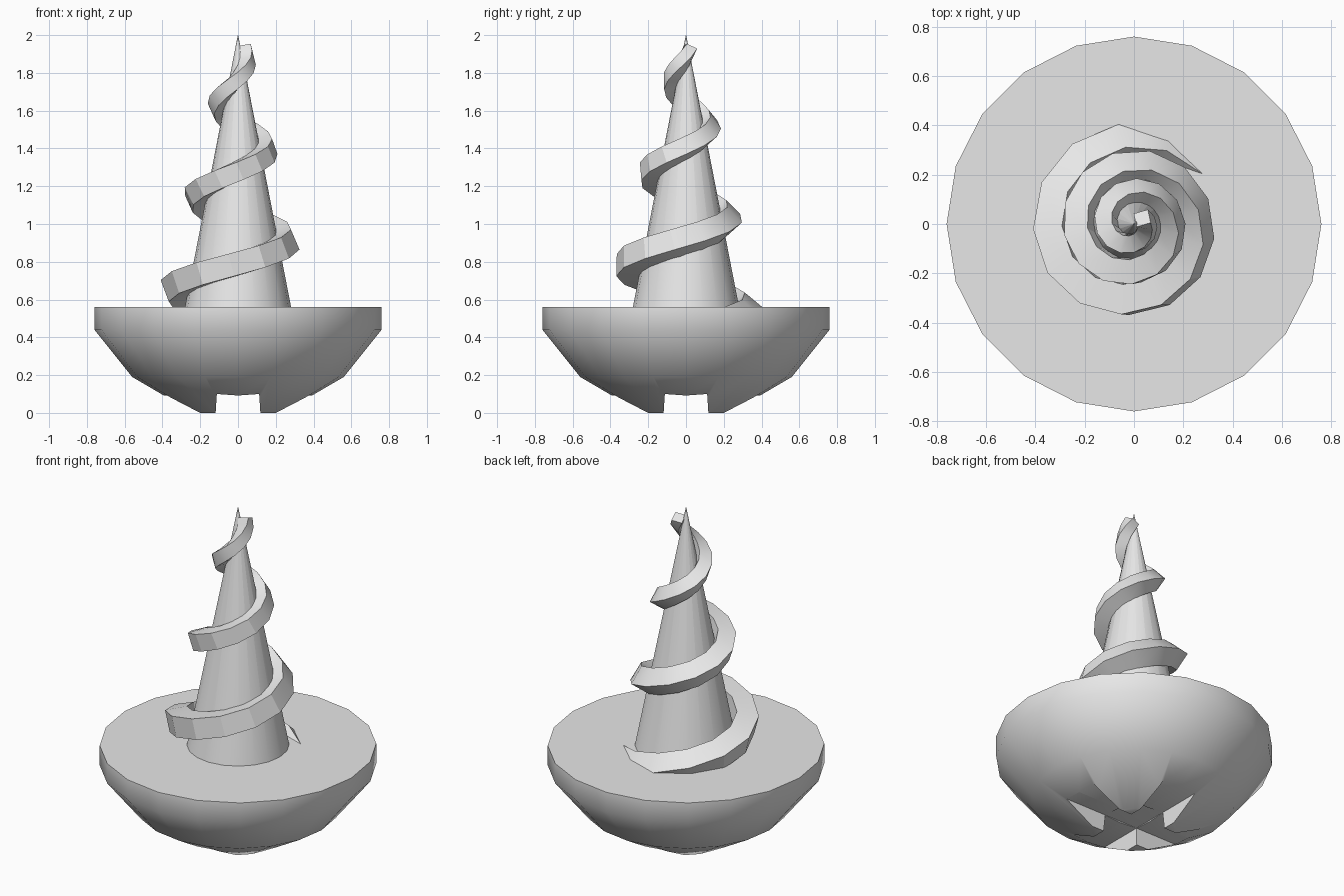
import bpy, bmesh
from math import sin, cos, radians, atan2, tau
from mathutils import Vector

if "Cube" in bpy.data.objects:
    bpy.data.objects.remove(bpy.data.objects["Cube"], do_unlink=True)

COLOUR = (0.8, 0.8, 0.8, 1)
grey = bpy.data.materials.new("plain grey")
grey.use_nodes = True
grey.diffuse_color = COLOUR
grey.node_tree.nodes["Principled BSDF"].inputs["Base Color"].default_value = COLOUR


def make_object(name, bm):
    bmesh.ops.recalc_face_normals(bm, faces=bm.faces)
    mesh = bpy.data.meshes.new(name)
    bm.to_mesh(mesh)
    bm.free()
    mesh.materials.append(grey)
    obj = bpy.data.objects.new(name, mesh)
    bpy.context.collection.objects.link(obj)
    return obj


def loft(name, rings):
    """Skin a list of point rings and cap both ends."""
    bm = bmesh.new()
    loops = [[bm.verts.new(p) for p in ring] for ring in rings]
    n = len(loops[0])
    for low, high in zip(loops, loops[1:]):
        for i in range(n):
            j = (i + 1) % n
            bm.faces.new((low[i], low[j], high[j], high[i]))
    bm.faces.new(loops[0])
    bm.faces.new(loops[-1])
    return make_object(name, bm)


def circle(radius, z, sides=20):
    return [(radius * sin(tau * i / sides), radius * cos(tau * i / sides), z)
            for i in range(sides)]


def smooth(obj, angle):
    bpy.ops.object.select_all(action='DESELECT')
    obj.select_set(True)
    bpy.context.view_layer.objects.active = obj
    bpy.ops.object.shade_smooth_by_angle(angle=radians(angle))


# Faceted bowl with a flat top
profile = [(0.235, 0), (0.56, 0.19), (0.76, 0.44), (0.76, 0.56)]
bowl = loft("bowl", [circle(r, z) for r, z in profile])

# Crossed grooves under the bowl leave four small feet
for name, turn in (("groove_cutter_x", 0), ("groove_cutter_y", tau / 4)):
    section = [(-0.125, -0.1), (0.125, -0.1), (0.112, 0.1), (0, 0.092), (-0.112, 0.1)]
    cutter = loft(name, [[(x, y, z) for x, z in section] for y in (-1, 1)])
    cutter.rotation_euler.z = turn
    cutter.hide_render = True
    cut = bowl.modifiers.new(name, 'BOOLEAN')
    cut.operation = 'DIFFERENCE'
    cut.solver = 'EXACT'
    cut.object = cutter
    bpy.context.view_layer.objects.active = bowl
    bpy.context.view_layer.update()
    bpy.ops.object.modifier_apply(modifier=name)
    bpy.data.objects.remove(cutter, do_unlink=True)
smooth(bowl, 45)

# Pointed spire
spire = loft("spire", [circle(0.285, 0.54), circle(0.001, 2.0)])
smooth(spire, 30)

# Tapering square band that climbs and slowly twists round the spire
START, END, STEPS = 40, 1115, 38
PITCH = 0.00136
rings = []
for k in range(STEPS + 1):
    deg = START + (END - START) * k / STEPS
    t = (deg - 180) / 900
    a = radians(deg)
    radius = 0.315 - 0.265 * t
    half = 0.088 - 0.043 * max(t, 0) ** 1.3
    out = Vector((cos(a), sin(a), 0))
    side = Vector((-sin(a), cos(a), 0))
    slope = atan2(PITCH * 360 / tau, radius)
    up = Vector((0, 0, 1)) * cos(slope) - side * sin(slope)
    centre = out * radius + Vector((-0.015, -0.02, 0)) * (1 - max(t, 0))
    centre.z = 0.665 + PITCH * (deg - 180)
    twist = radians(25 + 0.236 * (deg - 180))
    rings.append([centre + half * (out * cos(twist + tau * i / 4) + up * sin(twist + tau * i / 4))
                  for i in range(4)])
band = loft("spiral_band", rings)
smooth(band, 25)
